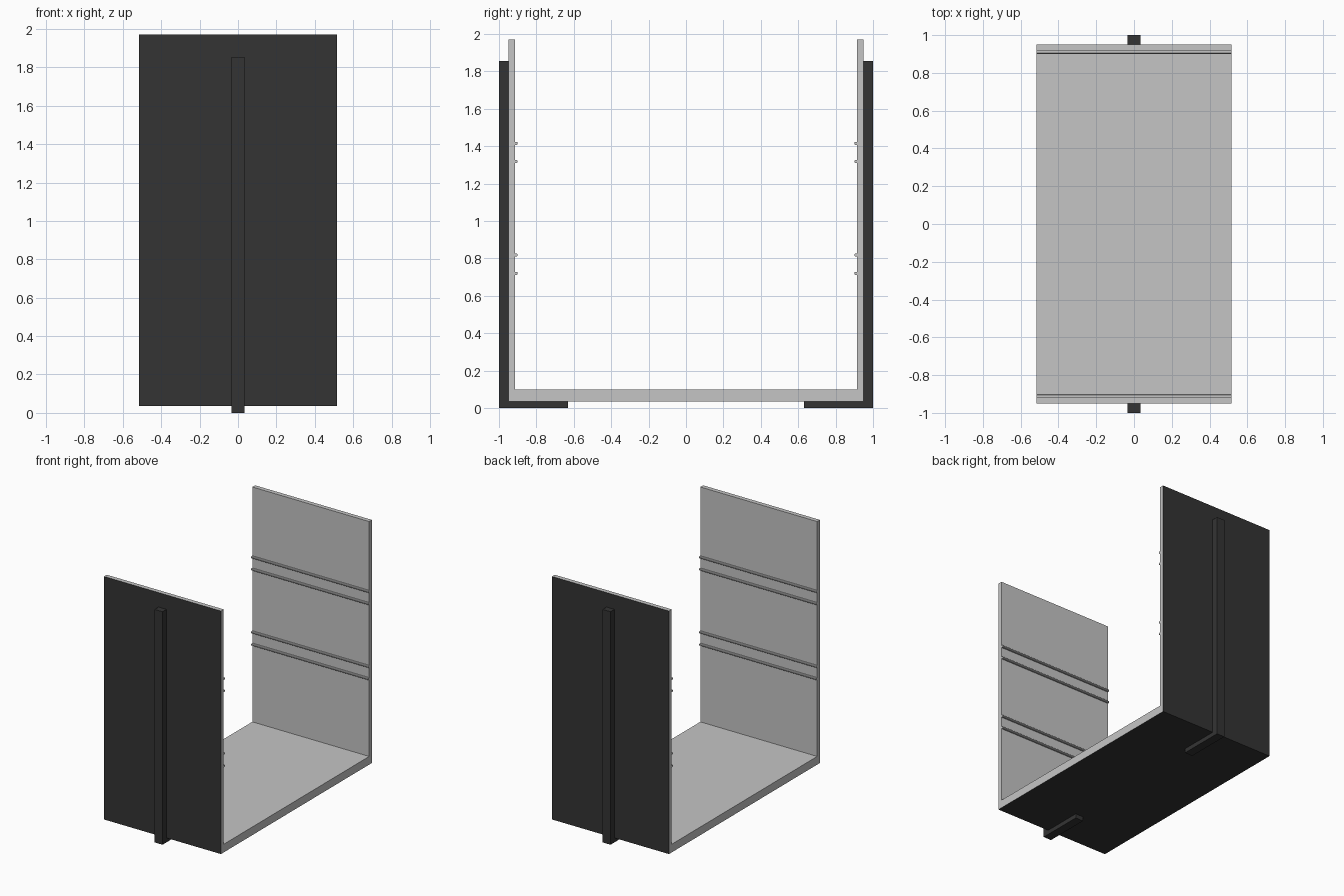
import bpy, bmesh
from mathutils import Vector

cube = bpy.data.objects.get("Cube")
if cube:
    bpy.data.objects.remove(cube, do_unlink=True)


def make_material(name, value):
    mat = bpy.data.materials.new(name)
    mat.use_nodes = True
    colour = (value, value, value, 1)
    mat.diffuse_color = colour
    mat.node_tree.nodes["Principled BSDF"].inputs["Base Color"].default_value = colour
    return mat


light = make_material("light grey", 0.56)
dark = make_material("charcoal", 0.034)


def extrude_profile(name, points, half_width, materials):
    """Extrude a closed (y, z) outline along x, centred on x = 0."""
    bm = bmesh.new()
    face = bm.faces.new([bm.verts.new((-half_width, y, z)) for y, z in points])
    result = bmesh.ops.extrude_face_region(bm, geom=[face])
    moved = [v for v in result["geom"] if isinstance(v, bmesh.types.BMVert)]
    bmesh.ops.translate(bm, verts=moved, vec=Vector((2 * half_width, 0, 0)))
    bmesh.ops.recalc_face_normals(bm, faces=bm.faces)
    mesh = bpy.data.meshes.new(name)
    bm.to_mesh(mesh)
    bm.free()
    for mat in materials:
        mesh.materials.append(mat)
    obj = bpy.data.objects.new(name, mesh)
    bpy.context.collection.objects.link(obj)
    return obj


width = 0.515
outer, inner = 0.95, 0.915
bottom, floor, top = 0.035, 0.1, 1.97

# U-shaped tray with light inside and dark outside faces
tray = extrude_profile("tray", [
    (-outer, bottom), (outer, bottom), (outer, top), (inner, top),
    (inner, floor), (-inner, floor), (-inner, top), (-outer, top)],
    width, [light, dark])
for poly in tray.data.polygons:
    faces_out = poly.normal.y * poly.center.y > 0.5
    if faces_out or poly.normal.z < -0.5:
        poly.material_index = 1

for side, label in ((-1, "front"), (1, "back")):
    # L-shaped support strap with a foot under the tray
    strap = [(1, 0), (1, 1.855), (outer, 1.855), (outer, bottom),
             (0.63, bottom), (0.63, 0)]
    extrude_profile(label + "_support", [(side * y, z) for y, z in strap],
                    0.035, [dark])
    # Small chamfered guide rails on the inside walls
    for i, z in enumerate((0.72, 0.818, 1.318, 1.415)):
        rail = [(inner, z - 0.008), (0.904, z - 0.008), (0.9, z - 0.004),
                (0.9, z + 0.004), (0.904, z + 0.008), (inner, z + 0.008)]
        extrude_profile(f"{label}_guide_rail_{i + 1}",
                        [(side * y, h) for y, h in rail], width, [light])
